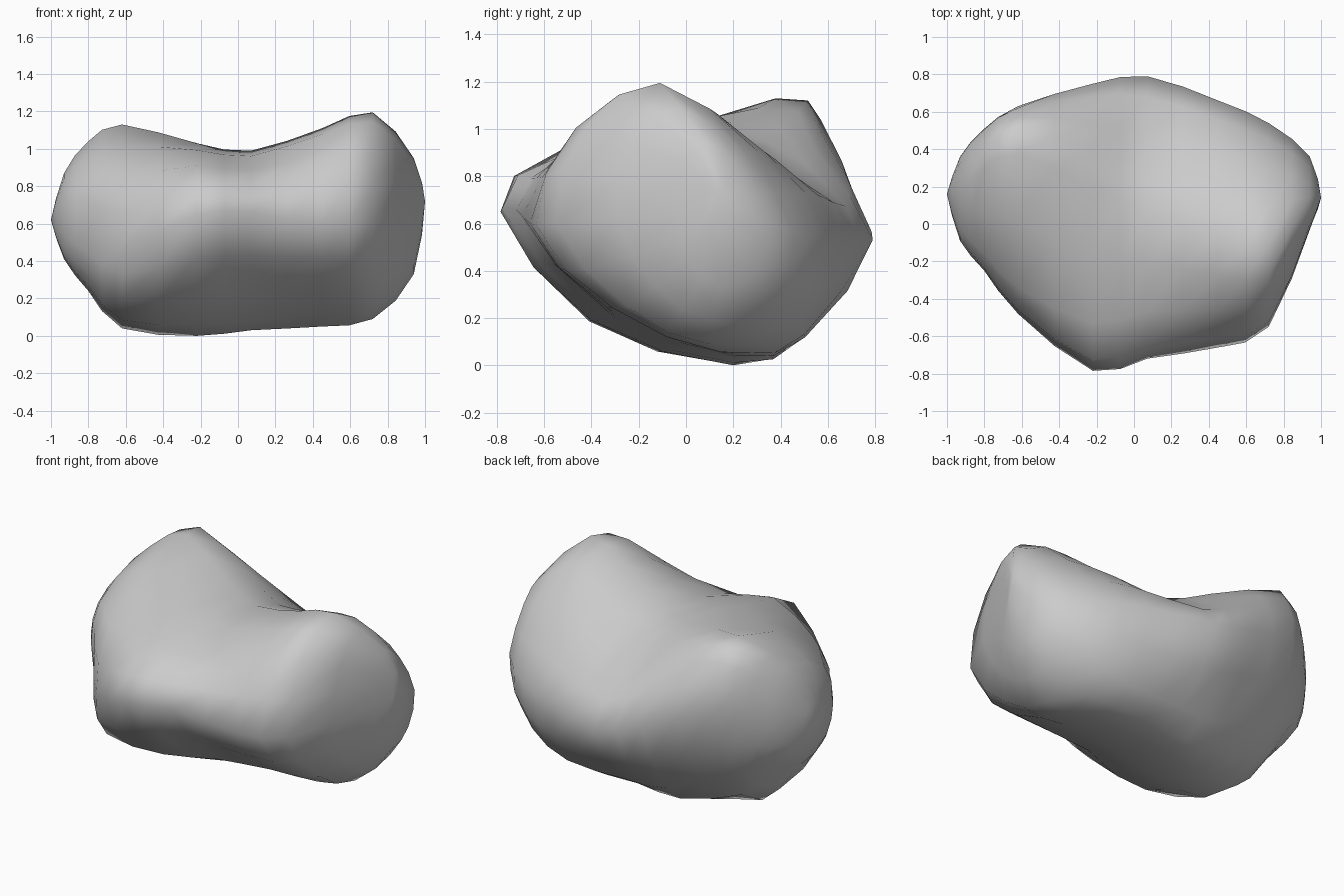
import bpy
import bmesh
from mathutils import Vector

cube = bpy.data.objects.get("Cube")
if cube:
    bpy.data.objects.remove(cube, do_unlink=True)

# Cross-sections along x, each a loop of (y, z) points:
# front, front top, top, back top, back, back bottom, bottom, front bottom
SECTIONS = {
    -0.93: [(-.09, .62), (-.02, .78), (.18, .87), (.33, .78),
            (.36, .62), (.3, .46), (.12, .41), (-.03, .46)],
    -0.8: [(-.25, .58), (-.16, .85), (.3, 1.04), (.47, .95),
           (.51, .7), (.42, .4), (.12, .24), (-.18, .34)],
    -0.62: [(-.48, .48), (-.34, .85), (.38, 1.13), (.57, 1.04),
            (.63, .75), (.5, .33), (.15, .04), (-.38, .2)],
    -0.22: [(-.785, .65), (-.53, .91), (.2, 1.03), (.54, .92),
            (.75, .62), (.5, .14), (.2, 0), (-.4, .19)],
    0.07: [(-.72, .66), (-.47, .88), (.08, .99), (.48, .79),
           (.79, .53), (.5, .12), (.2, .03), (-.3, .2)],
    0.45: [(-.66, .6), (-.46, .97), (-.05, 1.11), (.38, .87),
           (.66, .55), (.5, .13), (.2, .05), (-.33, .25)],
    0.72: [(-.55, .6), (-.42, 1.01), (-.11, 1.195), (.3, .91),
           (.54, .55), (.45, .23), (.1, .09), (-.25, .25)],
    0.94: [(-.03, .65), (0, .85), (.08, .95), (.22, .85),
           (.36, .6), (.3, .4), (.15, .33), (0, .45)],
}
TIPS = Vector((-1, .16, .62)), Vector((1, .14, .72))


def midpoint(a, b, c, d):
    """Point halfway from b to c on a smooth curve through all four."""
    return (9 * (b + c) - a - d) / 16


def refine_loop(points):
    """Double the points of a closed loop along a smooth curve."""
    n = len(points)
    result = []
    for i in range(n):
        result += [points[i],
                   midpoint(*(points[(i + k) % n] for k in (-1, 0, 1, 2)))]
    return result


def refine_rings(rings):
    """Add a smooth ring between each neighbouring pair."""
    last = len(rings) - 1
    result = []
    for i in range(last):
        around = [rings[max(0, min(last, i + k))] for k in (-1, 0, 1, 2)]
        result += [rings[i], [midpoint(*p) for p in zip(*around)]]
    return result + [rings[last]]


# Boulder skin: rings between two pointed ends
rings = [refine_loop([Vector((x, y, z)) for y, z in loop])
         for x, loop in SECTIONS.items()]
count = len(rings[0])
rings = refine_rings([[TIPS[0]] * count] + rings + [[TIPS[1]] * count])

bm = bmesh.new()
grid = [[bm.verts.new(p) for p in ring] for ring in rings]
for r, s in zip(grid, grid[1:]):
    for i in range(count):
        j = (i + 1) % count
        bm.faces.new((r[i], r[j], s[j], s[i]))
bmesh.ops.remove_doubles(bm, verts=bm.verts, dist=0.002)
bmesh.ops.recalc_face_normals(bm, faces=bm.faces)

mesh = bpy.data.meshes.new("boulder")
bm.to_mesh(mesh)
bm.free()
boulder = bpy.data.objects.new("boulder", mesh)
bpy.context.collection.objects.link(boulder)
mesh.shade_smooth()

# Stone colour
stone = bpy.data.materials.new("stone grey")
stone.use_nodes = True
colour = (0.6, 0.6, 0.6, 1)
stone.diffuse_color = colour
stone.node_tree.nodes["Principled BSDF"].inputs["Base Color"].default_value = colour
mesh.materials.append(stone)
